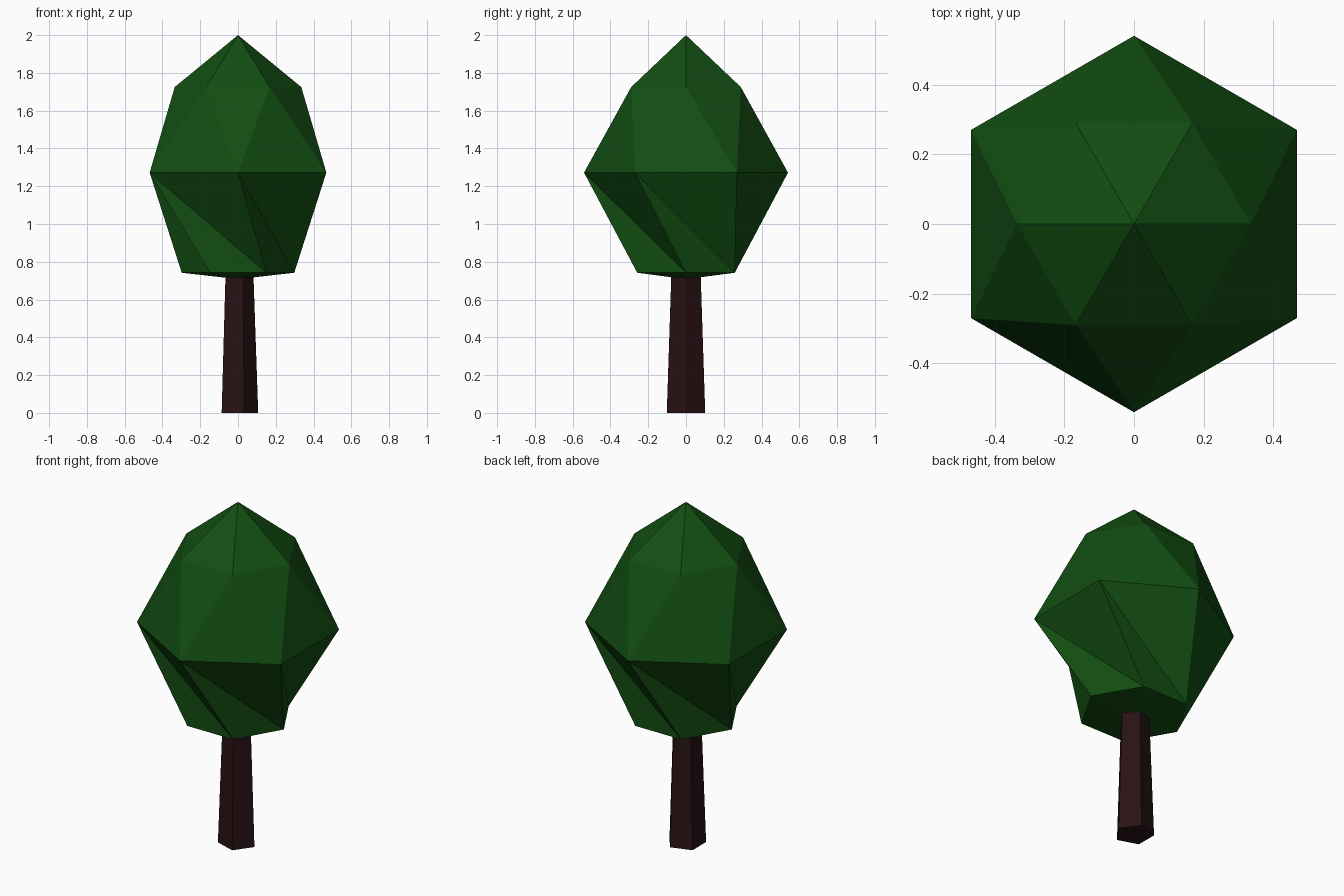
import bpy, bmesh
from math import cos, sin, radians

cube = bpy.data.objects.get("Cube")
if cube:
    bpy.data.objects.remove(cube, do_unlink=True)


def material(name, rgb):
    mat = bpy.data.materials.new(name)
    mat.use_nodes = True
    mat.diffuse_color = (*rgb, 1)
    bsdf = next(n for n in mat.node_tree.nodes if n.type == 'BSDF_PRINCIPLED')
    bsdf.inputs["Base Color"].default_value = (*rgb, 1)
    bsdf.inputs["Roughness"].default_value = 0.9
    return mat


def ring(bm, sides, radius, z, turn=0):
    angles = [radians(turn + 360 * i / sides) for i in range(sides)]
    return [bm.verts.new((radius * cos(a), radius * sin(a), z)) for a in angles]


def finish(bm, name, mat):
    bmesh.ops.recalc_face_normals(bm, faces=bm.faces[:])
    mesh = bpy.data.meshes.new(name)
    bm.to_mesh(mesh)
    bm.free()
    mesh.materials.append(mat)
    obj = bpy.data.objects.new(name, mesh)
    bpy.context.collection.objects.link(obj)
    return obj


leaf_green = material("leaf green", (0.006, 0.075, 0.006))
bark_brown = material("bark brown", (0.022, 0.006, 0.007))

# Trunk: tapered five-sided post reaching into the crown
bm = bmesh.new()
base = ring(bm, 5, 0.107, 0)
top = ring(bm, 5, 0.08, 0.78)
for i in range(5):
    j = (i + 1) % 5
    bm.faces.new((base[i], base[j], top[j], top[i]))
bm.faces.new(base)
bm.faces.new(top)
finish(bm, "trunk", bark_brown)

# Crown: three six-sided rings between two points, the lower band twisted
bm = bmesh.new()
tip = bm.verts.new((0, 0, 2))
upper = ring(bm, 6, 0.335, 1.725)
middle = ring(bm, 6, 0.54, 1.272, turn=30)
lower = ring(bm, 6, 0.298, 0.742, turn=60)
under = bm.verts.new((0, 0, 0.708))
for i in range(6):
    j = (i + 1) % 6
    for face in ((tip, upper[i], upper[j]),
                 (upper[i], middle[i], upper[j]),
                 (upper[j], middle[i], middle[j]),
                 (middle[i], lower[j], middle[j]),
                 (middle[i], lower[i], lower[j]),
                 (under, lower[j], lower[i])):
        bm.faces.new(face)
finish(bm, "crown", leaf_green)
